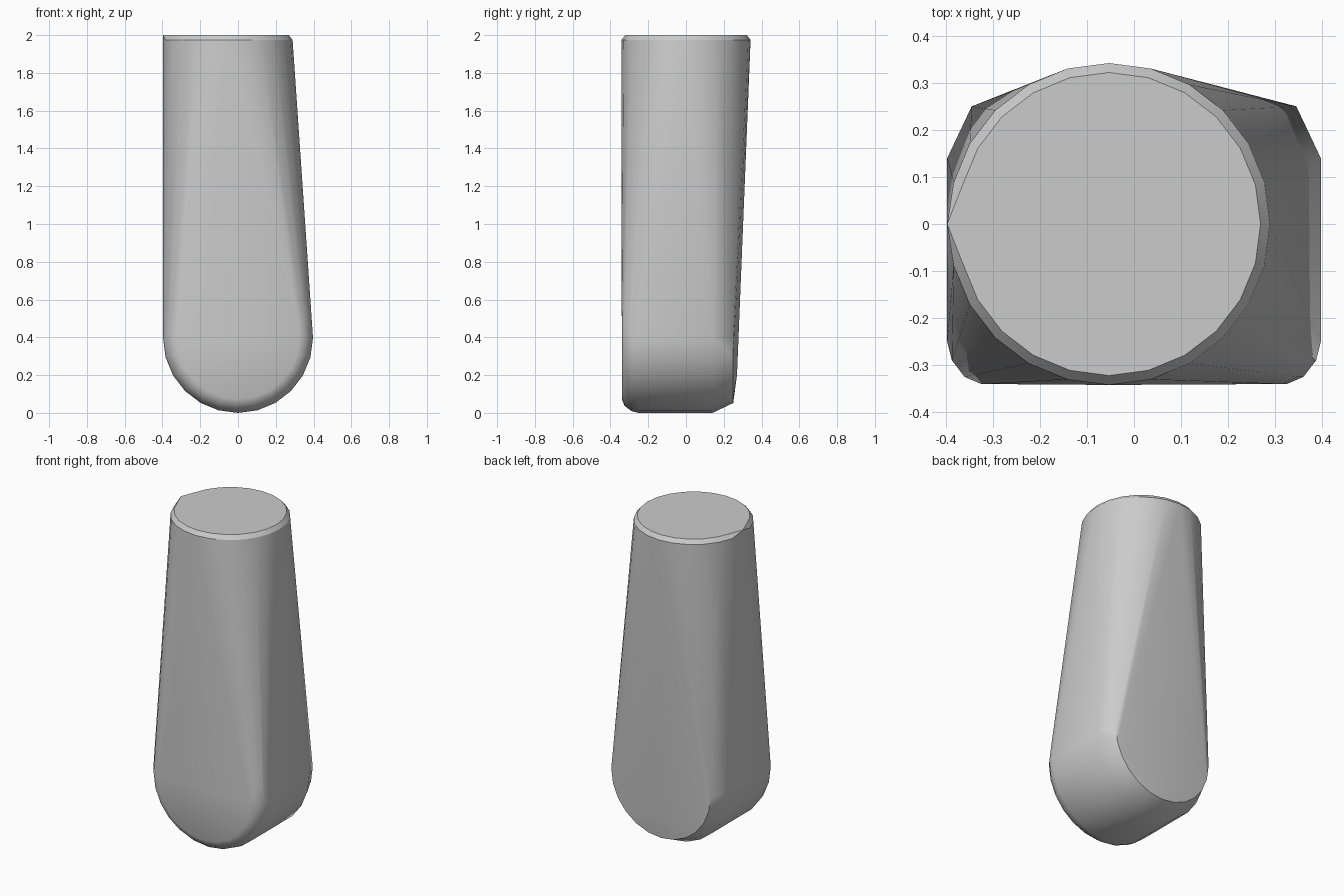
import bpy, bmesh
from math import sin, cos, pi, radians

if "Cube" in bpy.data.objects:
    bpy.data.objects.remove(bpy.data.objects["Cube"], do_unlink=True)

grey = bpy.data.materials.new("plain grey")
grey.use_nodes = True
colour = (0.6, 0.6, 0.6, 1)
grey.diffuse_color = colour
grey.node_tree.nodes["Principled BSDF"].inputs["Base Color"].default_value = colour

bm = bmesh.new()


def ring(radius, count, place):
    for i in range(count):
        a = 2 * pi * i / count
        bm.verts.new(place(radius * cos(a), radius * sin(a)))


# Round top with a chamfered rim, and its flush left edge
for radius, z in ((0.322, 2.0), (0.342, 1.975)):
    ring(radius, 24, lambda u, v: (u - 0.053, v, z))
bm.verts.new((-0.397, 0, 2.0))

# Rounded foot: a drum lying front to back, soft front edge, chamfered back
foot = [(0.325, -0.34), (0.36, -0.325), (0.387, -0.29),
        (0.397, -0.25), (0.397, 0.14), (0.345, 0.25)]
for radius, y in foot:
    ring(radius, 24, lambda u, v: (u, y, v + 0.397))
bm.verts.new((0, 0.27, 0.2))

# Stretch one skin over the top and foot
hull = bmesh.ops.convex_hull(bm, input=bm.verts)
loose = [v for v in bm.verts if not v.link_faces]
bmesh.ops.delete(bm, geom=loose, context="VERTS")
bmesh.ops.dissolve_limit(bm, angle_limit=radians(0.5),
                         verts=bm.verts, edges=bm.edges)
bmesh.ops.recalc_face_normals(bm, faces=bm.faces)

mesh = bpy.data.meshes.new("tapered_peg")
bm.to_mesh(mesh)
bm.free()
mesh.materials.append(grey)
peg = bpy.data.objects.new("tapered_peg", mesh)
bpy.context.collection.objects.link(peg)
bpy.context.view_layer.objects.active = peg
peg.select_set(True)
bpy.ops.object.shade_smooth_by_angle(angle=radians(30))
